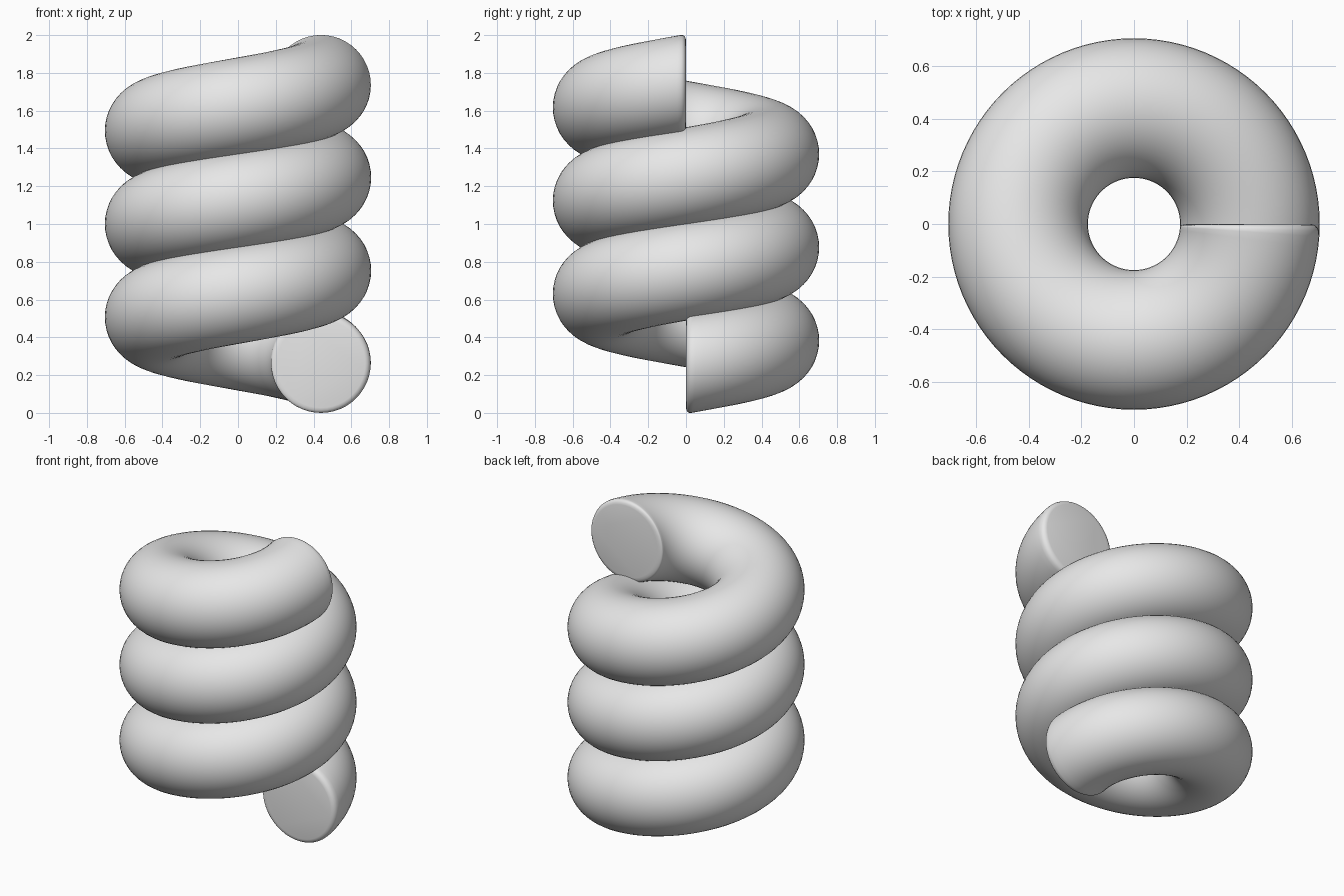
import bpy, bmesh
from math import sin, cos, tau

cube = bpy.data.objects.get("Cube")
if cube:
    bpy.data.objects.remove(cube, do_unlink=True)

COIL_R, TUBE_R, PITCH, TURNS = 0.44, 0.265, 0.4935, 3
START_Z, SIDES, STEPS = 0.26, 48, 96

grey = bpy.data.materials.new("light grey")
grey.use_nodes = True
grey.diffuse_color = (0.8, 0.8, 0.8, 1)
grey.node_tree.nodes["Principled BSDF"].inputs["Base Color"].default_value = (0.8, 0.8, 0.8, 1)

# Rounded rim: (distance from the end face, radius reduction)
rim = [(0, 0.032), (0.003, 0.018), (0.009, 0.008), (0.017, 0.002), (0.03, 0)]
end = TURNS * tau
start_rim = [(d / COIL_R, TUBE_R - cut) for d, cut in rim]
count = STEPS * TURNS
stations = start_rim
stations = stations + [(end * i / count, TUBE_R) for i in range(2, count - 1)]
stations = stations + [(end - a, r) for a, r in reversed(start_rim)]

# Sweep an upright circle along the rising coil
bm = bmesh.new()
rings = []
for a, r in stations:
    ring = []
    for k in range(SIDES):
        t = tau * k / SIDES
        d = COIL_R + r * cos(t)
        z = START_Z + PITCH * a / tau + r * sin(t)
        ring.append(bm.verts.new((d * cos(a), d * sin(a), z)))
    rings.append(ring)
for lower, upper in zip(rings, rings[1:]):
    for k in range(SIDES):
        n = (k + 1) % SIDES
        bm.faces.new((lower[k], lower[n], upper[n], upper[k]))

# Flat end caps
bm.faces.new(rings[0])
bm.faces.new(rings[-1])
bmesh.ops.recalc_face_normals(bm, faces=bm.faces)

mesh = bpy.data.meshes.new("coil_spring")
bm.to_mesh(mesh)
bm.free()
mesh.materials.append(grey)
spring = bpy.data.objects.new("coil_spring", mesh)
bpy.context.collection.objects.link(spring)
bpy.ops.object.select_all(action="DESELECT")
spring.select_set(True)
bpy.context.view_layer.objects.active = spring
bpy.ops.object.shade_smooth_by_angle(angle=0.9)
